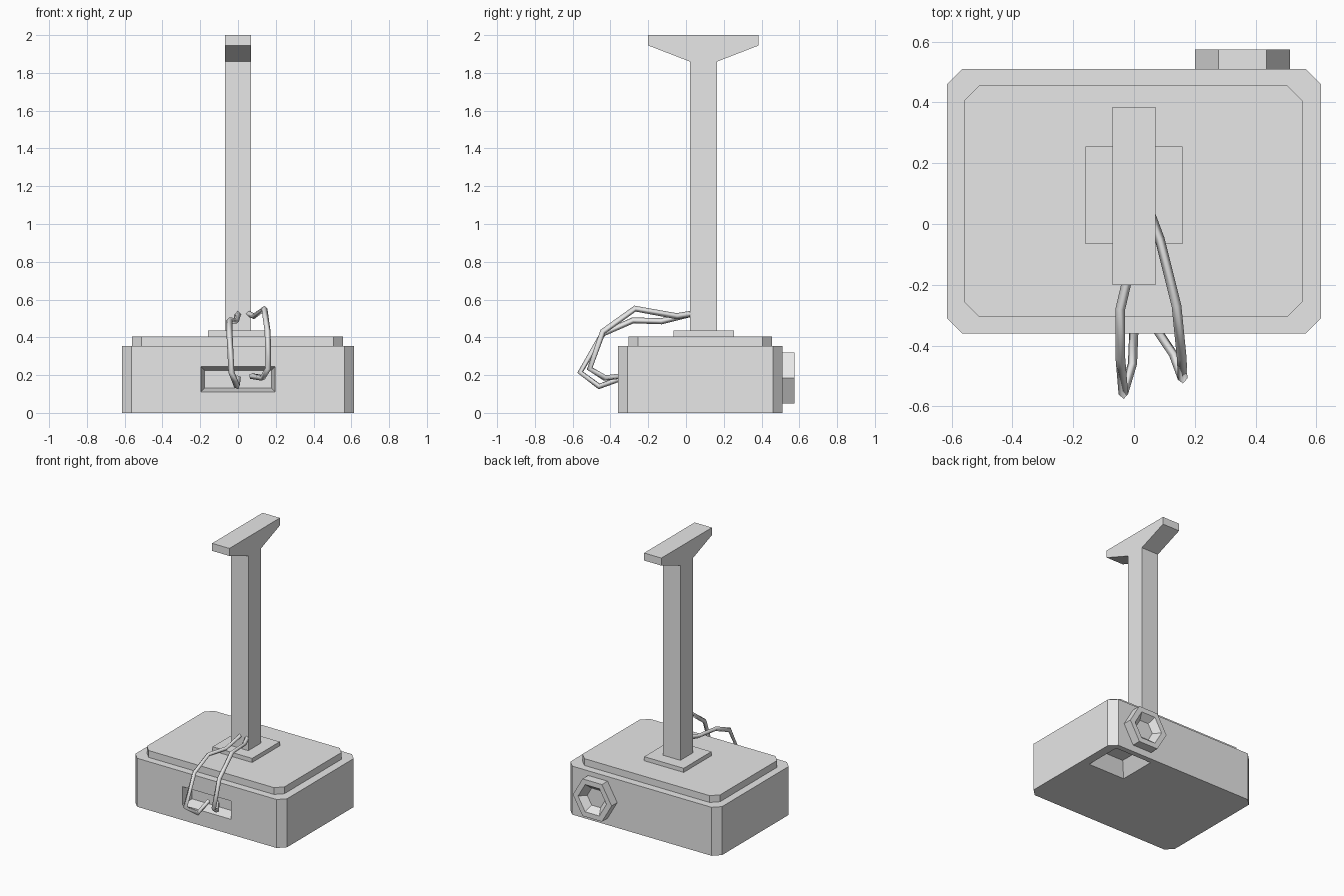
import bpy, bmesh, math
from mathutils import Vector

cube = bpy.data.objects.get("Cube")
if cube:
    bpy.data.objects.remove(cube, do_unlink=True)

grey = bpy.data.materials.new("plain_grey")
grey.use_nodes = True
grey.diffuse_color = (0.8, 0.8, 0.8, 1)
grey.node_tree.nodes["Principled BSDF"].inputs["Base Color"].default_value = (0.8, 0.8, 0.8, 1)


def finish(name, bm):
    bmesh.ops.recalc_face_normals(bm, faces=bm.faces)
    mesh = bpy.data.meshes.new(name)
    bm.to_mesh(mesh)
    bm.free()
    mesh.materials.append(grey)
    ob = bpy.data.objects.new(name, mesh)
    bpy.context.collection.objects.link(ob)
    return ob


def loft(name, rings):
    """Closed solid through matching rings of points."""
    bm = bmesh.new()
    loops = [[bm.verts.new(p) for p in ring] for ring in rings]
    n = len(loops[0])
    for a, b in zip(loops, loops[1:]):
        for i in range(n):
            j = (i + 1) % n
            bm.faces.new((a[i], a[j], b[j], b[i]))
    bm.faces.new(loops[0])
    bm.faces.new(loops[-1])
    return finish(name, bm)


def slab(name, x0, x1, y0, y1, z0, z1, c=0):
    """Block with chamfered upright corners."""
    if c:
        o = [(x0 + c, y0), (x1 - c, y0), (x1, y0 + c), (x1, y1 - c),
             (x1 - c, y1), (x0 + c, y1), (x0, y1 - c), (x0, y0 + c)]
    else:
        o = [(x0, y0), (x1, y0), (x1, y1), (x0, y1)]
    return loft(name, [[(x, y, z) for x, y in o] for z in (z0, z1)])


def pocket(target, name, center, half_u, half_v, u, v, inward, depth, taper):
    """Cut a tapered rectangular pocket into the target."""
    c, u, v, w = map(Vector, (center, u, v, inward))
    rings = []
    for d in (-0.02, depth):
        s = taper * d / depth
        rings.append([c + w * d + u * a * (half_u - s) + v * b * (half_v - s)
                      for a, b in ((-1, -1), (1, -1), (1, 1), (-1, 1))])
    cutter = loft(name, rings)
    cutter.hide_render = True
    cutter.hide_viewport = True
    mod = target.modifiers.new(name, "BOOLEAN")
    mod.operation = "DIFFERENCE"
    mod.solver = "EXACT"
    mod.object = cutter


# Stepped base
base = slab("base", -0.615, 0.615, -0.36, 0.51, 0, 0.355, 0.05)
slab("base_top", -0.56, 0.555, -0.305, 0.455, 0.355, 0.405, 0.05)
slab("pole_plate", -0.16, 0.16, -0.065, 0.255, 0.405, 0.435)

# Front socket and underside pocket
pocket(base, "front_socket_cutter", (0, -0.36, 0.178), 0.197, 0.067,
       (1, 0, 0), (0, 0, 1), (0, 1, 0), 0.08, 0.02)
pocket(base, "bottom_pocket_cutter", (0.40, 0.33, 0), 0.15, 0.14,
       (1, 0, 0), (0, 1, 0), (0, 0, 1), 0.1, 0.05)

# Pole with flared head
half = [(0.0725, 0.435), (0.0725, 1.86), (0.2925, 1.945), (0.2925, 2.0)]
outline = [(0.0925 + y, z) for y, z in half] + [(0.0925 - y, z) for y, z in reversed(half)]
loft("pole", [[(x, y, z) for y, z in outline] for x in (-0.07, 0.07)])

# Hexagonal knob with a sunken centre
loft("knob", [[(0.357 + r * math.cos(i * math.pi / 3), y, 0.185 + r * math.sin(i * math.pi / 3))
               for i in range(6)]
              for r, y in ((0.157, 0.5), (0.157, 0.575), (0.115, 0.575), (0.072, 0.53))])

# Pair of angular cables from pole to socket
cables = {
    "right_cable": [(0, 0.03, 0.525), (-0.01, -0.13, 0.485), (-0.045, -0.28, 0.49),
                    (-0.045, -0.44, 0.42), (-0.035, -0.56, 0.215), (-0.005, -0.46, 0.14),
                    (0, -0.34, 0.185)],
    "left_cable": [(0.055, 0.03, 0.525), (0.085, -0.05, 0.512), (0.14, -0.27, 0.552),
                   (0.157, -0.44, 0.43), (0.16, -0.51, 0.235), (0.13, -0.43, 0.185),
                   (0.07, -0.34, 0.195)],
}
for name, path in cables.items():
    curve = bpy.data.curves.new(name, "CURVE")
    curve.dimensions = "3D"
    curve.bevel_depth = 0.016
    curve.bevel_resolution = 0
    curve.use_fill_caps = True
    spline = curve.splines.new("POLY")
    spline.points.add(len(path) - 1)
    for point, p in zip(spline.points, path):
        point.co = (*p, 1)
    curve.materials.append(grey)
    bpy.context.collection.objects.link(bpy.data.objects.new(name, curve))
